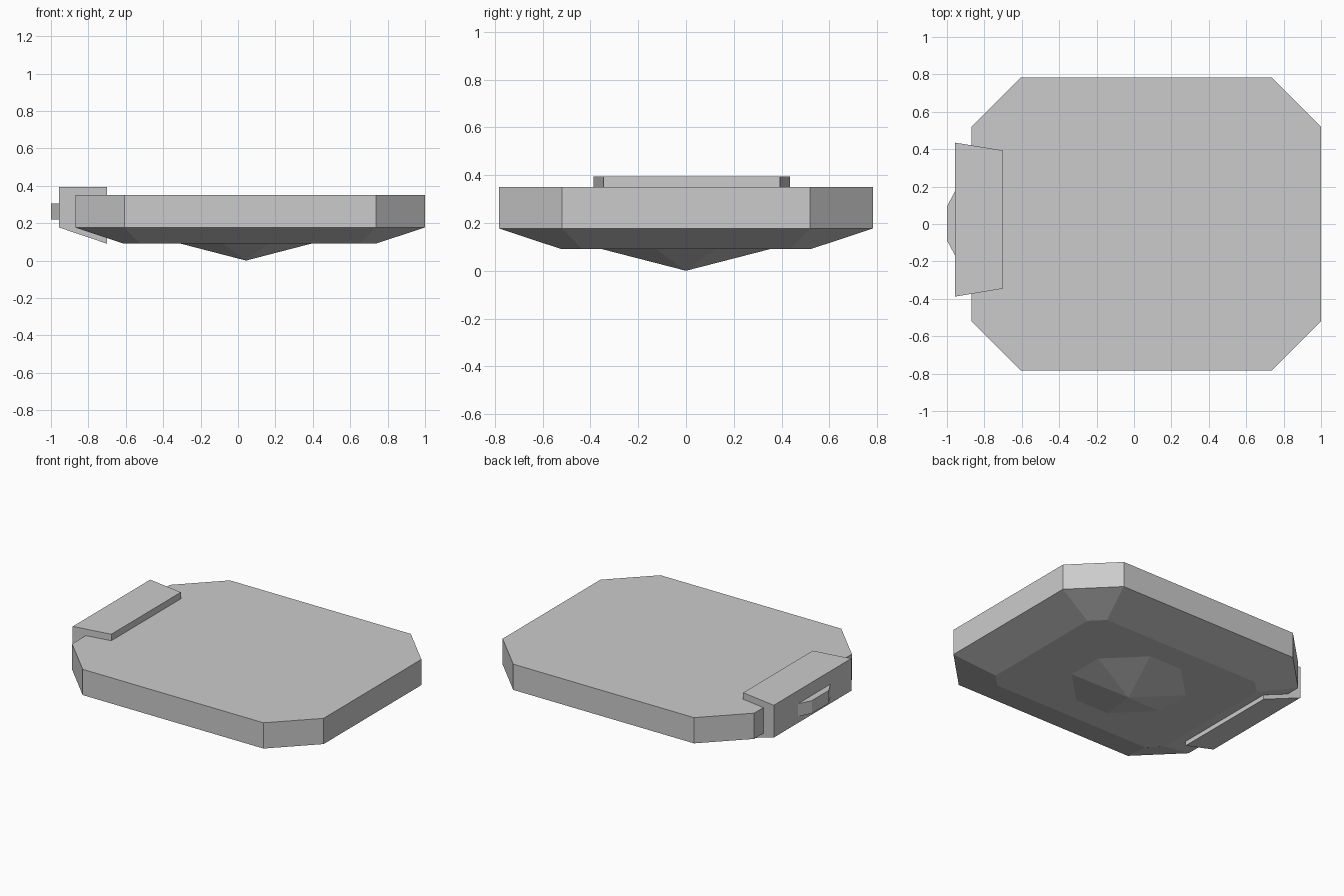
import bpy, bmesh

if "Cube" in bpy.data.objects:
    bpy.data.objects.remove(bpy.data.objects["Cube"])


def octagon(x0, x1, y, c, z):
    """Rectangle with cut corners, counter-clockwise."""
    return [(x1, -y + c, z), (x1, y - c, z), (x1 - c, y, z), (x0 + c, y, z),
            (x0, y - c, z), (x0, -y + c, z), (x0 + c, -y, z), (x1 - c, -y, z)]


def loft(name, rings):
    """Skin matching rings, cap both ends; a one-point ring is a tip."""
    bm = bmesh.new()
    loops = [[bm.verts.new(p) for p in ring] for ring in rings]
    for a, b in zip(loops, loops[1:]):
        n = max(len(a), len(b))
        for i in range(n):
            j = (i + 1) % n
            if len(a) == 1:
                bm.faces.new((a[0], b[j], b[i]))
            else:
                bm.faces.new((a[i], a[j], b[j], b[i]))
    for cap in (loops[0], loops[-1]):
        if len(cap) > 2:
            bm.faces.new(cap)
    bmesh.ops.recalc_face_normals(bm, faces=bm.faces[:])
    mesh = bpy.data.meshes.new(name)
    bm.to_mesh(mesh)
    bm.free()
    obj = bpy.data.objects.new(name, mesh)
    bpy.context.collection.objects.link(obj)
    return obj


# Slab with cut corners and a tapered underside
loft("body", [octagon(-0.61, 0.735, 0.52, 0.085, 0.09),
              octagon(-0.87, 1.0, 0.782, 0.263, 0.177),
              octagon(-0.87, 1.0, 0.782, 0.263, 0.35)])

# Shallow faceted point below the slab
loft("bottom_point", [[(0.043, 0, 0)],
                      octagon(-0.305, 0.39, 0.35, 0.225, 0.09)])

# End block, flaring outward, with a sloped underside
block = [(-0.957, -0.388, 0.177), (-0.70, -0.345, 0.09),
         (-0.70, 0.393, 0.09), (-0.957, 0.435, 0.177)]
loft("end_block", [block, [(x, y, 0.394) for x, y, _ in block]])

# Small angled tab on the outer face of the end block
tab = [(-0.95, -0.18), (-0.95, 0.19), (-1.0, 0.093), (-1.0, -0.088)]
loft("tab", [[(x, y, z) for x, y in tab] for z in (0.22, 0.306)])
